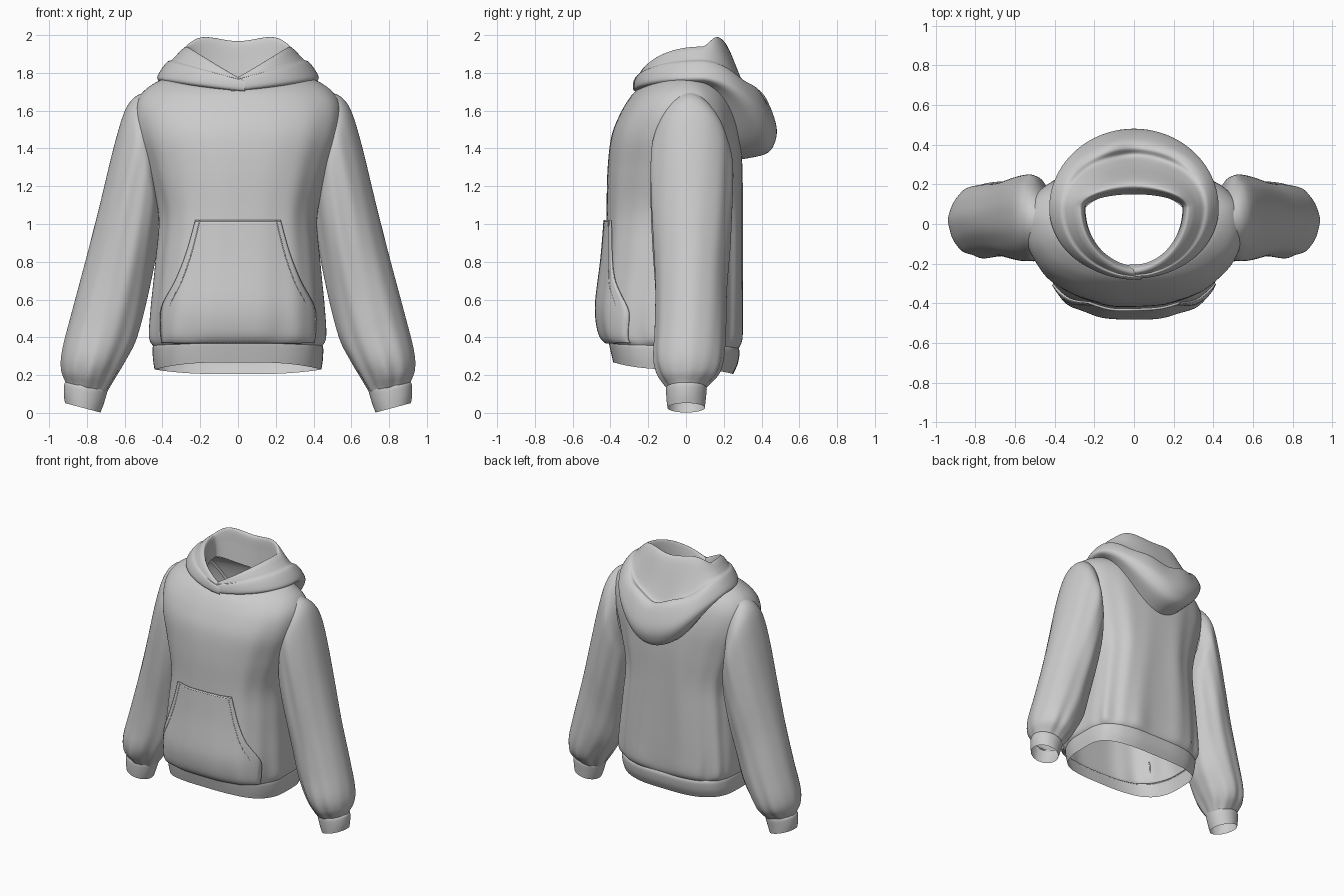
import bpy, math
from mathutils import Vector
from mathutils.bvhtree import BVHTree
import bmesh

if "Cube" in bpy.data.objects:
    bpy.data.objects.remove(bpy.data.objects["Cube"])

PI = math.pi


def spline(rows, u):
    """Catmull-Rom interpolation of parameter rows."""
    i = min(int(u), len(rows) - 2)
    f = u - i
    p0, p1 = rows[max(i - 1, 0)], rows[i]
    p2, p3 = rows[i + 1], rows[min(i + 2, len(rows) - 1)]
    return [b + 0.5 * f * (c - a + f * (2*a - 5*b + 4*c - d + f * (3*(b - c) + d - a)))
            for a, b, c, d in zip(p0, p1, p2, p3)]


def loft(name, rows, point, sub=5, segs=96, t0=0.0, t1=2 * PI, closed=True, hole=None):
    """Skin a surface through rows; point(row, t) gives each vertex."""
    bm = bmesh.new()
    rings = []
    for i in range((len(rows) - 1) * sub + 1):
        row = spline(rows, i / sub)
        n = segs if closed else segs + 1
        rings.append([bm.verts.new(point(row, t0 + (t1 - t0) * j / segs)) for j in range(n)])
    for a, b in zip(rings, rings[1:]):
        for j in range(segs):
            k = (j + 1) % len(a)
            bm.faces.new((a[j], a[k], b[k], b[j]))
    if hole:
        gone = [f for f in bm.faces if hole(f.calc_center_median())]
        bmesh.ops.delete(bm, geom=gone, context='FACES')
    bmesh.ops.recalc_face_normals(bm, faces=bm.faces[:])
    me = bpy.data.meshes.new(name)
    bm.to_mesh(me)
    bm.free()
    for p in me.polygons:
        p.use_smooth = True
    ob = bpy.data.objects.new(name, me)
    bpy.context.collection.objects.link(ob)
    return ob


def spow(v, e):
    return math.copysign(abs(v) ** e, v)


def body_point(r, t):
    w, yf, yb, zf, zs, zb, p, a = r
    s, c = math.sin(t), math.cos(t)
    z = zs + ((zf if c > 0 else zb) - zs) * c * c
    k = 1 + a * (1 - 0.45 * c) * (math.sin(9*t + 1.3 + z) + 0.6 * math.sin(16*t - 2*z))
    y = spow(c, 2 / p) * (yf if c > 0 else -yb)
    return (k * w * spow(s, 2 / p), k * y, z)


# Torso: half width, front y, back y, front/side/back z, squareness, fold depth
torso_rows = [
    (.445, -.405, .275, .365, .35, .335, 3.0, .004),
    (.463, -.435, .297, .41, .40, .39, 3.0, .016),
    (.458, -.445, .300, .55, .55, .55, 3.0, .012),
    (.435, -.428, .300, .80, .80, .80, 2.9, .010),
    (.420, -.420, .300, 1.05, 1.05, 1.05, 2.7, .009),
    (.480, -.415, .300, 1.28, 1.28, 1.28, 2.5, .007),
    (.535, -.395, .290, 1.46, 1.46, 1.46, 2.45, .005),
    (.548, -.350, .270, 1.58, 1.60, 1.58, 2.35, .003),
    (.510, -.300, .245, 1.665, 1.69, 1.67, 2.2, .002),
    (.425, -.265, .215, 1.705, 1.755, 1.72, 2.0, 0),
    (.340, -.240, .185, 1.715, 1.775, 1.74, 2.0, 0),
    (.275, -.210, .160, 1.72, 1.78, 1.75, 2.2, 0),
]


def armhole(c):
    return abs(c.x) > .40 and ((c.y - .02) / .12) ** 2 + ((c.z - 1.38) / .22) ** 2 < 1


body = loft("torso", torso_rows, body_point, sub=6, segs=144, hole=armhole)

# Ribbed hem band
loft("hem_band", [
    (.447, -.408, .278, .375, .36, .345, 3.0, .004),
    (.452, -.405, .285, .355, .34, .32, 3.0, .003),
    (.450, -.395, .275, .31, .285, .26, 3.0, .002),
    (.442, -.385, .250, .268, .23, .205, 3.0, .002)], body_point, segs=144)


# Sleeves and cuffs: outer x z, inner x z, front y, back y, fold depth
sleeve_rows = [
    (.490, 1.70, .425, 1.12, -.15, .18, 0),
    (.555, 1.665, .415, 1.06, -.18, .225, .006),
    (.605, 1.585, .410, 1.00, -.19, .245, .014),
    (.660, 1.40, .425, .88, -.19, .245, .018),
    (.725, 1.13, .455, .72, -.18, .235, .018),
    (.803, .82, .495, .54, -.165, .215, .015),
    (.88, .53, .54, .38, -.165, .21, .016),
    (.930, .33, .60, .265, -.17, .20, .022),
    (.935, .23, .645, .19, -.15, .175, .035),
    (.915, .17, .685, .125, -.11, .12, .035),
    (.908, .15, .695, .105, -.095, .10, .010),
]
cuff_rows = [
    (.908, .165, .69, .12, -.10, .105, .006),
    (.920, .15, .695, .10, -.105, .11, .004),
    (.922, .10, .71, .05, -.103, .105, .003),
    (.916, .052, .728, .002, -.098, .10, .002),
]


def sleeve_point(side):
    def point(r, t):
        ox, oz, ix, iz, y0, y1, a = r
        c, s = math.cos(t), math.sin(t)
        k = 1 + a * (math.sin(7*t + .5 + 2*oz) + .6 * math.sin(12*t + 2 - 3*oz))
        if c > 0:
            k = 1 + (k - 1) * (1 - .7 * c)
        return (side * ((ox + ix) / 2 + k * c * (ox - ix) / 2),
                (y0 + y1) / 2 + k * s * (y1 - y0) / 2,
                (oz + iz) / 2 + c * (oz - iz) / 2)
    return point


for side, label in ((1, "left"), (-1, "right")):
    loft(label + "_sleeve", sleeve_rows, sleeve_point(side), sub=6)
    loft(label + "_cuff", cuff_rows, sleeve_point(side))

# Hood lying on the back: half width, front y, back y, front/side/back z, corner lift, crease
hood_rows = [
    (.245, -.205, .150, 1.72, 1.78, 1.74, 0, 0),
    (.250, -.215, .165, 1.75, 1.87, 1.86, .01, 0),
    (.265, -.225, .180, 1.772, 1.935, 1.96, .035, 0),
    (.292, -.240, .220, 1.778, 1.928, 1.94, .025, 0),
    (.325, -.250, .300, 1.772, 1.895, 1.75, .015, .3),
    (.350, -.255, .345, 1.765, 1.870, 1.67, .01, .8),
    (.375, -.263, .385, 1.768, 1.858, 1.69, 0, 1),
    (.402, -.270, .430, 1.76, 1.825, 1.65, 0, 1),
    (.425, -.275, .478, 1.74, 1.785, 1.52, 0, .6),
    (.425, -.275, .470, 1.72, 1.765, 1.43, 0, .3),
    (.405, -.268, .420, 1.708, 1.752, 1.37, 0, 0),
    (.360, -.250, .280, 1.705, 1.74, 1.34, 0, 0),
]
LAP = .09


def hood_point(r, t):
    w, yf, yb, zf, zs, zb, lift, crease = r
    s, c = math.sin(t), math.cos(t)
    y = .08 + c * (yf - .08 if c > 0 else .08 - yb)
    if c > 0:
        z = zs + (zf - zs) * (1 - (s if t < PI else -s))
    else:
        z = zs + (zb - zs) * c * c + lift * math.sin(2 * t) ** 2
        z += .012 * crease * c * c * math.sin(8*t + 30*w)
    # one front edge laps over the other
    lap = min(max((t - 2*PI + .5) / .5, 0), 1)
    return (w * s, y - .006 * lap, z)


loft("hood", hood_rows, hood_point, sub=6, segs=120, t0=-LAP, t1=2*PI + LAP, closed=False)

# Front pouch pocket, draped onto the torso: height, half width, bulge
tree = BVHTree.FromPolygons([v.co for v in body.data.vertices],
                            [p.vertices[:] for p in body.data.polygons])
pocket_rows = [(.372, .40, 0), (.44, .408, .6), (.56, .402, 1), (.70, .33, .8),
               (.85, .272, .4), (1.02, .225, 0)]


def pocket_point(r, t, extra=0.0):
    z, h, bulge = r
    hit = tree.ray_cast(Vector((t * h, -1, z)), Vector((0, 1, 0)))[0]
    y = hit.y if hit else -.3
    return (t * h, y - .010 - extra - .022 * bulge * (1 - t * t), z)


pocket = loft("front_pocket", pocket_rows, pocket_point, sub=6, segs=48, t0=-1, t1=1, closed=False)
mod = pocket.modifiers.new("thickness", 'SOLIDIFY')
mod.thickness = .010
mod.offset = 0


# Stitch lines beside the pocket openings and along the pocket top
def stitch(name, pts):
    cu = bpy.data.curves.new(name, 'CURVE')
    cu.dimensions = '3D'
    cu.bevel_depth = .0025
    cu.bevel_resolution = 1
    sp = cu.splines.new('POLY')
    sp.points.add(len(pts) - 1)
    for q, p in zip(sp.points, pts):
        q.co = (*p, 1)
    bpy.context.collection.objects.link(bpy.data.objects.new(name, cu))


for side, label in ((1, "left"), (-1, "right")):
    stitch(label + "_pocket_stitch",
           [pocket_point(spline(pocket_rows, 2 + 3 * i / 24), side * .9, .005) for i in range(25)])
stitch("pocket_top_stitch",
       [pocket_point(spline(pocket_rows, 4.92), -1 + i / 12, .005) for i in range(25)])
